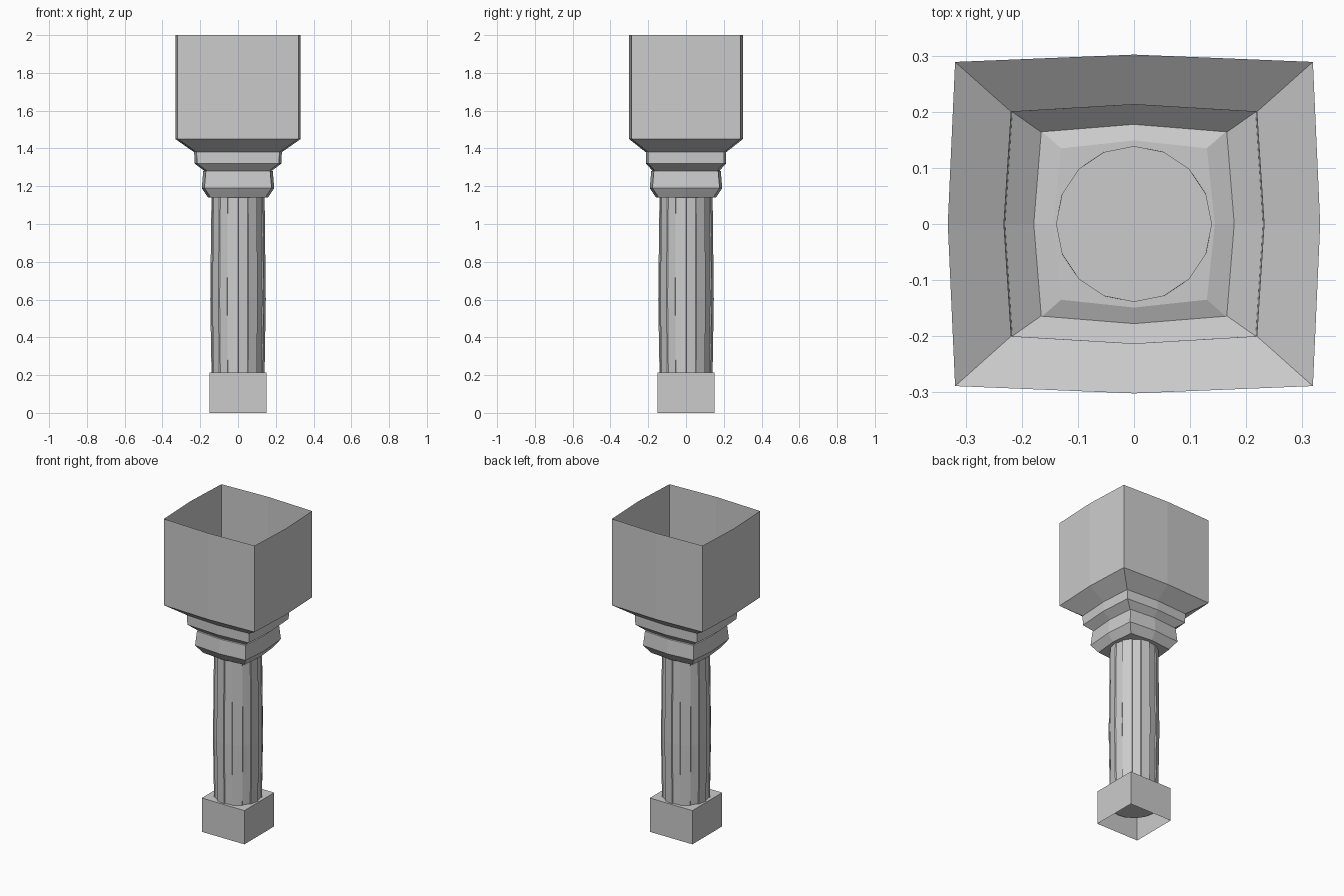
import bpy, bmesh, math

cube = bpy.data.objects.get("Cube")
if cube:
    bpy.data.objects.remove(cube, do_unlink=True)

stone = bpy.data.materials.new("grey stone")
stone.use_nodes = True
GREY = (0.6, 0.6, 0.6, 1)
stone.diffuse_color = GREY
stone.node_tree.nodes["Principled BSDF"].inputs["Base Color"].default_value = GREY


def finish(name, bm):
    """Turn a bmesh into a flat shaded object."""
    mesh = bpy.data.meshes.new(name)
    bm.to_mesh(mesh)
    bm.free()
    mesh.materials.append(stone)
    obj = bpy.data.objects.new(name, mesh)
    bpy.context.collection.objects.link(obj)


def loft(rings, cap_bottom=False, cap_top=False):
    """Bridge rings of points listed from bottom to top."""
    bm = bmesh.new()
    loops = [[bm.verts.new(p) for p in ring] for ring in rings]
    n = len(loops[0])
    for low, high in zip(loops, loops[1:]):
        for i in range(n):
            j = (i + 1) % n
            bm.faces.new((low[i], low[j], high[j], high[i]))
    if cap_bottom:
        bm.faces.new(loops[0][::-1])
    if cap_top:
        bm.faces.new(loops[-1])
    bm.normal_update()
    return bm


def bowed_square(x, y, z, bow):
    """Rectangle whose sides bulge at their middles."""
    return [(x, -y, z), (x + bow, 0, z), (x, y, z), (0, y + bow, z),
            (-x, y, z), (-x - bow, 0, z), (-x, -y, z), (0, -y - bow, z)]


def circle(radius, z, sides=16):
    return [(radius * math.cos(math.tau * i / sides),
             radius * math.sin(math.tau * i / sides), z) for i in range(sides)]


# Square base, open underneath
finish("base_block", loft([bowed_square(0.15, 0.15, z, 0) for z in (0, 0.215)],
                          cap_top=True))

# Slightly swollen shaft with alternate panels recessed as flutes
shaft = loft([circle(0.139, 0.107), circle(0.147, 0.6), circle(0.139, 1.3)],
             cap_bottom=True, cap_top=True)
faces = list(shaft.faces)
panels = [(faces[i], faces[i + 16]) for i in range(0, 16, 2)]
for panel in panels:
    bmesh.ops.inset_region(shaft, faces=list(panel), thickness=0.005, depth=-0.005)
finish("shaft", shaft)

# Lower capital block
collar = [(0.145, 0.145, 1.14), (0.178, 0.178, 1.19),
          (0.17, 0.17, 1.28), (0.13, 0.135, 1.295)]
finish("lower_capital", loft([bowed_square(*r, 0.014) for r in collar],
                             cap_bottom=True, cap_top=True))

# Stepped upper capital flaring into an open box
flare = [(0.163, 0.162, 1.28), (0.217, 0.2, 1.32), (0.219, 0.2, 1.38),
         (0.319, 0.289, 1.45), (0.319, 0.289, 2.0)]
finish("upper_capital", loft([bowed_square(*r, 0.013) for r in flare]))
